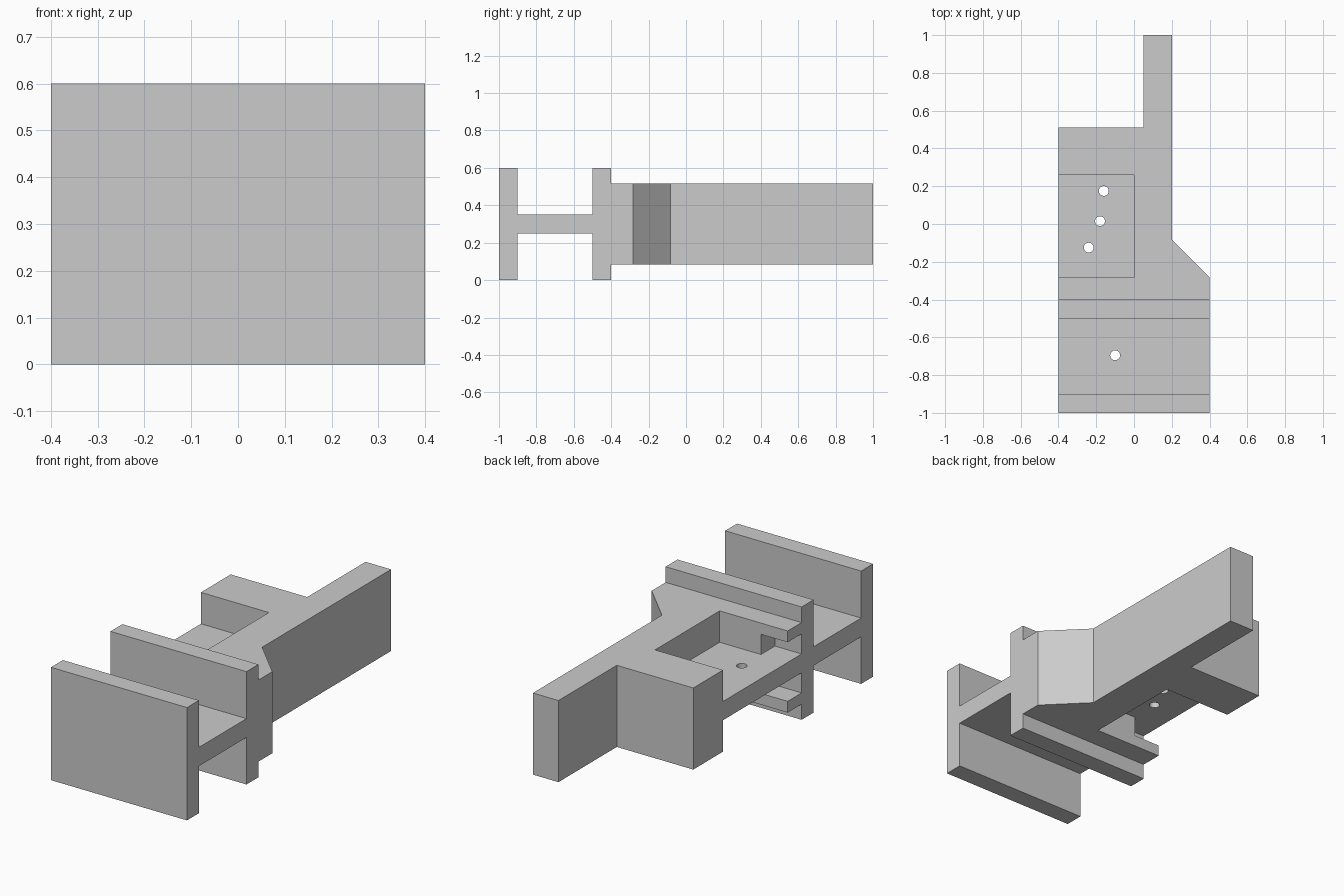
import bpy
import bmesh
from mathutils import Vector

if "Cube" in bpy.data.objects:
    bpy.data.objects.remove(bpy.data.objects["Cube"])

grey = bpy.data.materials.new("plain_grey")
grey.use_nodes = True
grey.diffuse_color = (0.6, 0.6, 0.6, 1)
grey.node_tree.nodes["Principled BSDF"].inputs["Base Color"].default_value = (0.6, 0.6, 0.6, 1)

HALF_W = 0.4
WEB = (0.25, 0.35)        # bottom and top of the thin web
ARM = (0.083, 0.517)      # bottom and top of the arm
LIP = 0.06                # thickness of the lips beside the pocket


def prism(name, points, offset):
    """Extrude a closed outline along an offset vector."""
    bm = bmesh.new()
    face = bm.faces.new([bm.verts.new(p) for p in points])
    grown = bmesh.ops.extrude_face_region(bm, geom=[face])["geom"]
    verts = [v for v in grown if isinstance(v, bmesh.types.BMVert)]
    bmesh.ops.translate(bm, vec=Vector(offset), verts=verts)
    bmesh.ops.recalc_face_normals(bm, faces=bm.faces)
    mesh = bpy.data.meshes.new(name)
    bm.to_mesh(mesh)
    bm.free()
    mesh.materials.append(grey)
    obj = bpy.data.objects.new(name, mesh)
    bpy.context.collection.objects.link(obj)
    return obj


def box(name, x, y, z):
    outline = [(x[0], y[0], z[0]), (x[1], y[0], z[0]), (x[1], y[1], z[0]), (x[0], y[1], z[0])]
    return prism(name, outline, (0, 0, z[1] - z[0]))


def combine(target, tool, operation):
    """Apply a boolean and discard the tool object."""
    mod = target.modifiers.new(operation.title(), "BOOLEAN")
    mod.object, mod.operation, mod.solver = tool, operation, "EXACT"
    bpy.context.view_layer.update()
    with bpy.context.temp_override(object=target, active_object=target):
        bpy.ops.object.modifier_apply(modifier=mod.name)
    bpy.data.objects.remove(tool)


# Double-flanged front section, an H profile swept across the width
profile = [(-1, 0), (-0.9, 0), (-0.9, WEB[0]), (-0.5, WEB[0]), (-0.5, 0), (-0.4, 0),
           (-0.4, 0.6), (-0.5, 0.6), (-0.5, WEB[1]), (-0.9, WEB[1]), (-0.9, 0.6), (-1, 0.6)]
bracket = prism("flanged_bracket", [(-HALF_W, y, z) for y, z in profile], (2 * HALF_W, 0, 0))

# Arm with a chamfered shoulder and a narrow tail
outline = [(-0.4, -0.45), (0.4, -0.45), (0.4, -0.283), (0.2, -0.083), (0.2, 1),
           (0.05, 1), (0.05, 0.51), (-0.4, 0.51)]
arm = prism("arm", [(x, y, ARM[0]) for x, y in outline], (0, 0, ARM[1] - ARM[0]))

# Matching pockets and lip notches above and below the web
for pocket_z, notch_z in (((WEB[1], 0.7), (WEB[1], ARM[1] - LIP)),
                          ((-0.1, WEB[0]), (ARM[0] + LIP, WEB[0]))):
    combine(arm, box("pocket_cutter", (-0.5, 0), (-0.283, 0.26), pocket_z), "DIFFERENCE")
    combine(arm, box("notch_cutter", (-0.5, -0.243), (-0.42, -0.25), notch_z), "DIFFERENCE")

combine(bracket, arm, "UNION")

# Small holes through the web
for x, y in ((-0.16, 0.175), (-0.18, 0.015), (-0.24, -0.125), (-0.1, -0.695)):
    bpy.ops.mesh.primitive_cylinder_add(vertices=32, radius=0.026, depth=0.4, location=(x, y, 0.3))
    drill = bpy.context.object
    drill.name = "hole_cutter"
    drill.data.materials.append(grey)
    combine(bracket, drill, "DIFFERENCE")

# Flat faces, smooth hole walls
bpy.ops.object.select_all(action="DESELECT")
bracket.select_set(True)
bpy.context.view_layer.objects.active = bracket
bpy.ops.object.shade_smooth_by_angle(angle=0.5)
